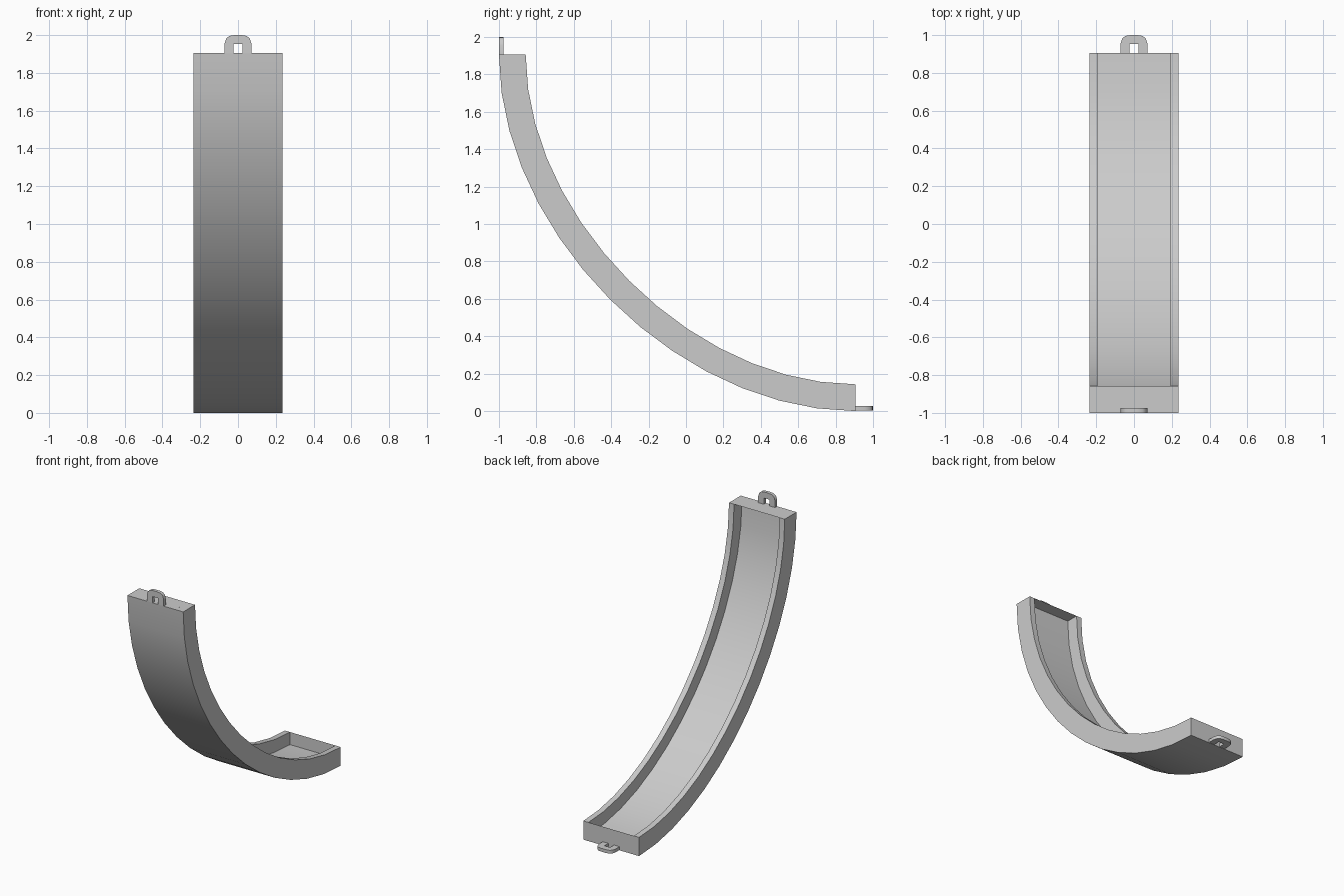
import bpy, bmesh
from mathutils import Vector

if "Cube" in bpy.data.objects:
    bpy.data.objects.remove(bpy.data.objects["Cube"])

S = 1.905        # extent of the curved slide
SEG = 14         # segments along the curve
W, WALL = 0.236, 0.043
FLOOR, HEIGHT = 0.047, 0.143


def finish(name, bm, angle):
    bmesh.ops.recalc_face_normals(bm, faces=bm.faces)
    mesh = bpy.data.meshes.new(name)
    bm.to_mesh(mesh)
    bm.free()
    ob = bpy.data.objects.new(name, mesh)
    bpy.context.collection.objects.link(ob)
    bpy.ops.object.select_all(action='DESELECT')
    ob.select_set(True)
    bpy.context.view_layer.objects.active = ob
    bpy.ops.object.shade_smooth_by_angle(angle=angle)
    return ob


# Curved track: U-shaped section swept along a quarter bend
path = [Vector(p) for p in ((-1, S), (-1, S / 2), (-1 + S / 2, 0), (-1 + S, 0))]


def bend(t):
    a, b, c, d = path
    u = 1 - t
    pos = a * u**3 + b * 3 * u * u * t + c * 3 * u * t * t + d * t**3
    tan = ((b - a) * u * u + (c - b) * 2 * u * t + (d - c) * t * t).normalized()
    return pos, Vector((-tan.y, tan.x))      # point and inward normal


half = [(W, 0), (W, HEIGHT), (W - WALL, HEIGHT), (W - WALL, FLOOR)]
section = half + [(-x, h) for x, h in reversed(half)]
bm = bmesh.new()
rings = []
for i in range(SEG + 1):
    p, n = bend(i / SEG)
    rings.append([bm.verts.new((x, p.x + n.x * h, p.y + n.y * h)) for x, h in section])
N = len(section)
for r, q in zip(rings, rings[1:]):
    for k in range(N):
        j = (k + 1) % N
        bm.faces.new((r[k], r[j], q[j], q[k]))
caps = [bm.faces.new(rings[0]), bm.faces.new(rings[-1])]
bmesh.ops.triangulate(bm, faces=caps)
finish("curved_track", bm, 0.5)

# Connector loops: thin arches with a square hole, one on each end
outer = [(0.071, 0), (0.071, 0.05), (0.062, 0.078), (0.045, 0.091), (0.018, 0.095)]
inner = [(0.024, 0), (0.024, 0.025), (0.024, 0.048), (0.012, 0.048), (0.006, 0.048)]
outer += [(-x, h) for x, h in reversed(outer)]
inner += [(-x, h) for x, h in reversed(inner)]


def connector(name, place):
    bm = bmesh.new()
    o = [bm.verts.new(place(x, h)) for x, h in outer]
    n = [bm.verts.new(place(x, h)) for x, h in inner]
    faces = [bm.faces.new((o[i], o[i + 1], n[i + 1], n[i])) for i in range(len(o) - 1)]
    shift = Vector(place(0, 0, 0.025)) - Vector(place(0, 0))
    new = bmesh.ops.extrude_face_region(bm, geom=faces, use_keep_orig=True)["geom"]
    bmesh.ops.translate(bm, vec=shift,
                        verts=[v for v in new if isinstance(v, bmesh.types.BMVert)])
    finish(name, bm, 0.7)


connector("top_connector", lambda x, h, d=0: (x, -1 + d, S + h))
connector("bottom_connector", lambda x, h, d=0: (x, -1 + S + h, 0.003 + d))
